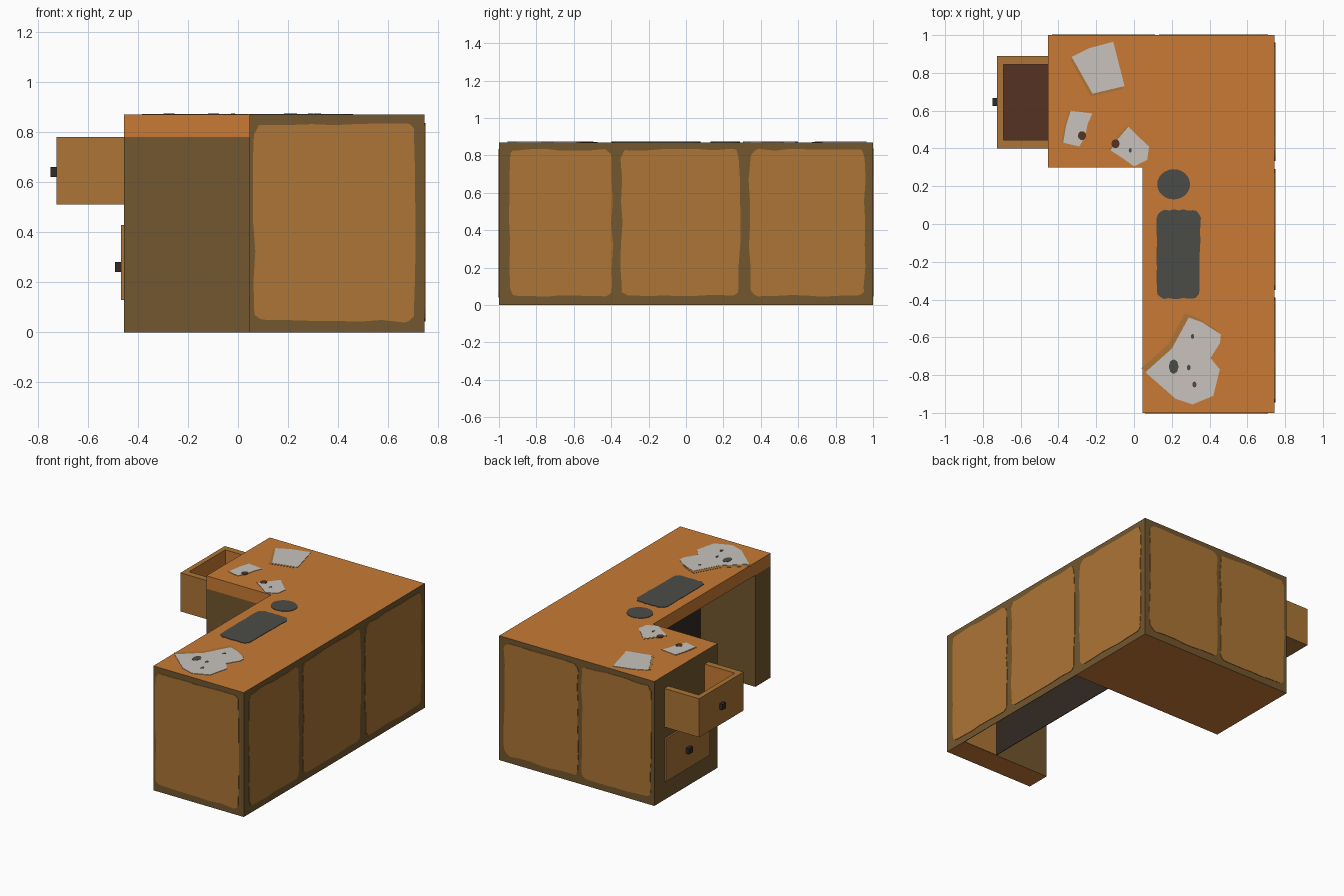
import bpy, bmesh, math, random
from mathutils import Vector

if "Cube" in bpy.data.objects:
    bpy.data.objects.remove(bpy.data.objects["Cube"])

random.seed(4)


def material(name, rgb):
    lin = [(c / 255 / 12.92) if c < 10 else ((c / 255 + 0.055) / 1.055) ** 2.4 for c in rgb]
    m = bpy.data.materials.new(name)
    m.diffuse_color = (*lin, 1)
    m.use_nodes = True
    m.node_tree.nodes["Principled BSDF"].inputs["Base Color"].default_value = m.diffuse_color
    return m


ORANGE = material("orange wood", (200, 122, 52))
TAN = material("tan wood", (172, 117, 54))
FRAME = material("dark frame wood", (115, 87, 46))
DARK = material("near black", (50, 41, 35))
GREY = material("charcoal grey", (75, 75, 71))
PAPER = material("paper white", (200, 194, 188))
FLOOR = material("red brown", (86, 50, 35))


def finish(name, bm, main, rules):
    """rules: {(nx, ny, nz): material} recolours faces by direction"""
    bmesh.ops.recalc_face_normals(bm, faces=bm.faces[:])
    mats = [main]
    for direction, mat in rules.items():
        if mat not in mats:
            mats.append(mat)
        for f in bm.faces:
            f.normal_update()
            if f.normal.dot(Vector(direction)) > 0.9:
                f.material_index = mats.index(mat)
    me = bpy.data.meshes.new(name)
    bm.to_mesh(me)
    bm.free()
    for m in mats:
        me.materials.append(m)
    ob = bpy.data.objects.new(name, me)
    bpy.context.collection.objects.link(ob)
    return ob


def box(name, lo, hi, mat, rules={}):
    bm = bmesh.new()
    bmesh.ops.create_cube(bm, size=1)
    for v in bm.verts:
        v.co = [(l + h) / 2 + c * (h - l) for l, h, c in zip(lo, hi, v.co)]
    return finish(name, bm, mat, rules)


def prism(name, pts, place, thick, mat, rules={}):
    """Extrude a 2D outline; place(a, b, depth) maps it into space"""
    bm = bmesh.new()
    low = [bm.verts.new(place(a, b, 0)) for a, b in pts]
    top = [bm.verts.new(place(a, b, thick)) for a, b in pts]
    bm.faces.new(low)
    bm.faces.new(top)
    n = len(pts)
    for i in range(n):
        j = (i + 1) % n
        bm.faces.new((low[i], low[j], top[j], top[i]))
    return finish(name, bm, mat, rules)


def rough_panel(a0, a1, b0, b1, r=0.04, wobble=0.006):
    """Rounded rectangle outline with slightly uneven edges"""
    pts = []
    corners = [(a1 - r, b1 - r), (a0 + r, b1 - r), (a0 + r, b0 + r), (a1 - r, b0 + r)]
    for k, (ca, cb) in enumerate(corners):
        for s in range(4):
            t = math.pi / 2 * (k + s / 3)
            pts.append((ca + r * math.cos(t), cb + r * math.sin(t)))
        na, nb = corners[(k + 1) % 4]
        ea, eb = pts[-1]
        t = math.pi / 2 * (k + 1)
        fa, fb = na + r * math.cos(t), nb + r * math.sin(t)
        for s in range(1, 6):
            pts.append((ea + (fa - ea) * s / 6, eb + (fb - eb) * s / 6))
    return [(a + random.uniform(-wobble, wobble), b + random.uniform(-wobble, wobble))
            for a, b in pts]


X0, XI, X1 = -0.455, 0.045, 0.745    # left, inner corner, right
YI, ZS, ZT = 0.30, 0.78, 0.87        # inner corner, slab underside, slab top
LEG, MOD = -0.83, 0.47               # back of front leg, modesty panel

# L-shaped top: orange faces, inner edges orange, outer edges frame coloured
top = prism("desk_top", [(XI, -1), (X1, -1), (X1, 1), (X0, 1), (X0, YI), (XI, YI)],
            lambda a, b, d: (a, b, ZS + d), ZT - ZS, FRAME,
            {(0, 0, 1): ORANGE, (0, 0, -1): ORANGE})
for f in top.data.polygons:
    inner_front = f.normal.y < -0.9 and f.center.y > 0
    inner_left = f.normal.x < -0.9 and f.center.x > 0
    if inner_front or inner_left:
        f.material_index = 1

# Supports below the top
under = {(0, 0, -1): ORANGE}
box("drawer_cabinet", (X0, YI, 0), (X1, 1, ZS), FRAME, under)
box("front_leg", (XI, -1, 0), (X1, LEG, ZS), FRAME, under)
box("right_side_panel", (X1 - 0.004, LEG, 0), (X1, YI, ZS), FRAME, {(-1, 0, 0): TAN})
box("modesty_panel", (MOD, LEG, 0), (MOD + 0.004, YI, ZS), DARK)
box("hollow_lining_front", (MOD + 0.004, LEG, 0.001), (X1 - 0.004, LEG + 0.003, ZS), TAN)
box("hollow_lining_back", (MOD + 0.004, YI - 0.003, 0.001), (X1 - 0.004, YI, ZS), TAN)

# Uneven tan panels on the outer sides
T = 0.003
for i, (a, b) in enumerate([(-0.945, -0.395), (-0.345, 0.285), (0.34, 0.955)]):
    prism(f"right_panel_{i + 1}", rough_panel(a, b, 0.05, 0.83),
          lambda p, q, d: (X1 + d, p, q), T, TAN)
for i, (a, b) in enumerate([(-0.43, 0.105), (0.135, 0.705)]):
    prism(f"back_panel_{i + 1}", rough_panel(a, b, 0.05, 0.83),
          lambda p, q, d: (p, 1 + d, q), T, TAN)
prism("front_panel", rough_panel(0.065, 0.705, 0.045, 0.832),
      lambda p, q, d: (p, -1 - d, q), T, TAN)

# Open upper drawer
DX, DY0, DY1, DZ = -0.725, 0.40, 0.89, 0.51
W = 0.045
box("drawer_front", (DX, DY0, DZ), (DX + 0.035, DY1, ZS), TAN, {(1, 0, 0): ORANGE})
box("drawer_side_near", (DX + 0.035, DY0, DZ), (X0, DY0 + W, ZS), TAN, {(0, 1, 0): ORANGE})
box("drawer_side_far", (DX + 0.035, DY1 - W, DZ), (X0, DY1, ZS), TAN, {(0, -1, 0): ORANGE})
box("drawer_floor", (DX + 0.035, DY0 + W, DZ), (X0, DY1 - W, DZ + 0.02), TAN, {(0, 0, 1): FLOOR})

# Closed lower drawer and both knobs
box("lower_drawer_front", (-0.467, DY0, 0.13), (X0, DY1, 0.43), TAN)
for name, x, z in [("upper_knob", DX, 0.64), ("lower_knob", -0.467, 0.262)]:
    box(name, (x - 0.024, 0.626, z - 0.02), (x, 0.666, z + 0.02), DARK)


# Flat items on the desk top
def flat(name, pts, mat, level=1):
    prism(name, pts, lambda a, b, d: (a, b, ZT + d), 0.0015 * level, mat)


def disc(cx, cy, rx, ry, n=24):
    return [(cx + rx * math.cos(2 * math.pi * i / n), cy + ry * math.sin(2 * math.pi * i / n))
            for i in range(n)]


sheets = {
    "square_paper": ([(-0.33, 0.885), (-0.24, 0.93), (-0.11, 0.965), (-0.05, 0.73),
                      (-0.22, 0.69)], (-0.008, -0.015)),
    "small_note": ([(-0.335, 0.60), (-0.22, 0.585), (-0.245, 0.53), (-0.26, 0.46), (-0.29, 0.41),
                    (-0.375, 0.43), (-0.36, 0.52)], (-0.008, 0)),
    "crumpled_note": ([(-0.03, 0.515), (0.01, 0.475), (0.08, 0.41), (0.07, 0.34), (0.0, 0.305),
                       (-0.055, 0.345), (-0.125, 0.39), (-0.085, 0.45)], (-0.007, 0.005)),
    "paper_pile": ([(0.06, -0.785), (0.20, -0.66), (0.29, -0.495), (0.36, -0.52), (0.46, -0.585),
                    (0.455, -0.63), (0.405, -0.71), (0.455, -0.77), (0.42, -0.91), (0.31, -0.955),
                    (0.22, -0.925)], (-0.02, 0.022)),
}
for name, (pts, (dx, dy)) in sheets.items():
    flat(name + "_border", [(a + dx, b + dy) for a, b in pts], TAN, 1)
    flat(name, pts, PAPER, 2)
flat("keyboard", rough_panel(0.12, 0.35, -0.395, 0.075, 0.04, 0.004), GREY, 2)
flat("mouse", disc(0.21, 0.21, 0.087, 0.08), GREY, 2)
for i, (x, y) in enumerate([(-0.275, 0.468), (-0.098, 0.425)]):
    flat(f"note_pin_{i + 1}", disc(x, y, 0.022, 0.024, 10), FLOOR, 3)
for i, (x, y, r) in enumerate([(0.21, -0.755, 0.026), (0.29, -0.76, 0.01), (0.32, -0.85, 0.011),
                               (0.31, -0.595, 0.009), (-0.02, 0.39, 0.008)]):
    flat(f"ink_mark_{i + 1}", disc(x, y, r, r * 1.5, 8), GREY, 3)
